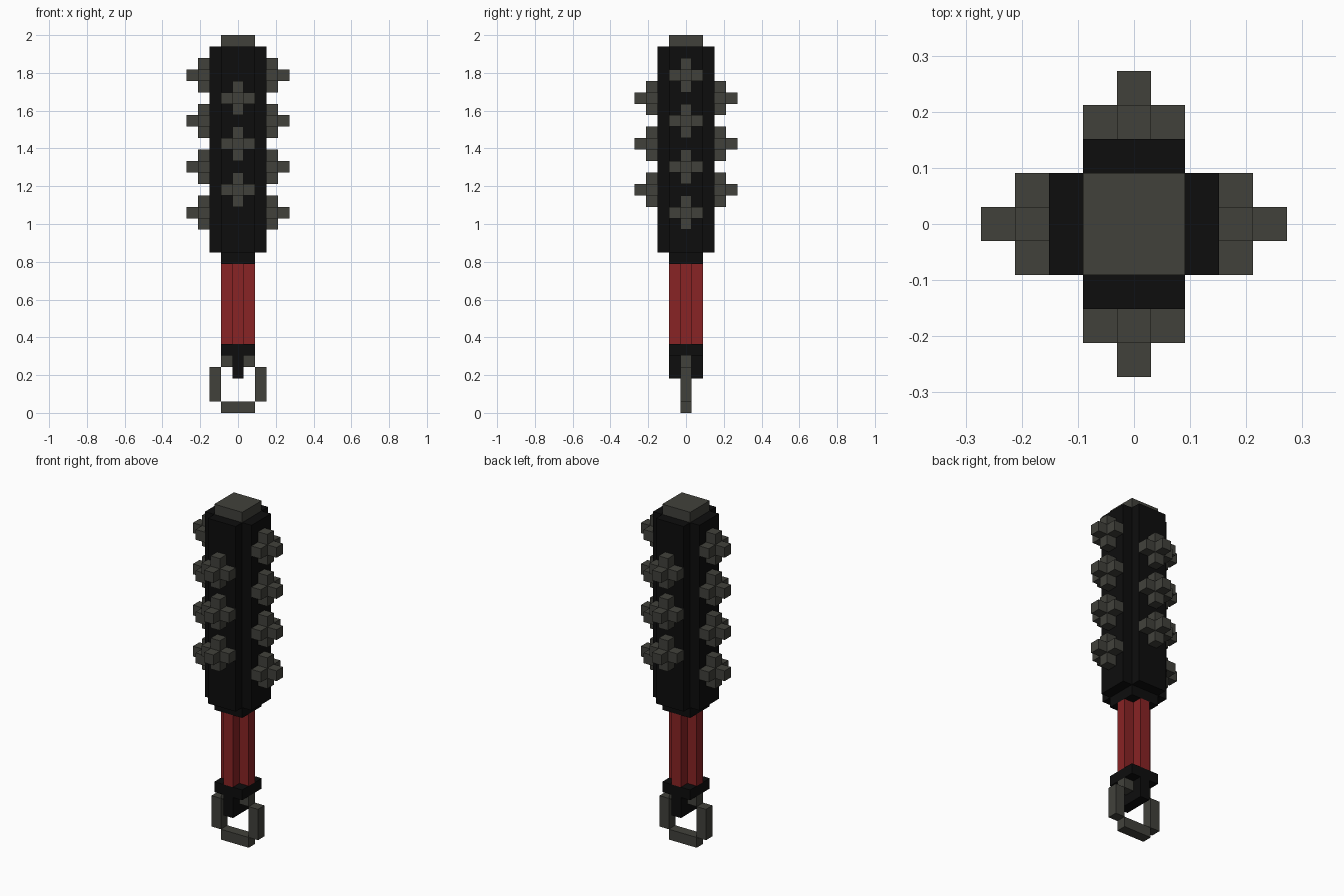
import bpy
import bmesh
from math import pi
from mathutils import Matrix, Vector

cube = bpy.data.objects.get("Cube")
if cube:
    bpy.data.objects.remove(cube, do_unlink=True)

U = 2 / 33  # size of one block; the model is 33 blocks tall


def material(name, rgb):
    mat = bpy.data.materials.new(name)
    mat.use_nodes = True
    color = (*rgb, 1)
    mat.diffuse_color = color
    mat.node_tree.nodes["Principled BSDF"].inputs["Base Color"].default_value = color
    return mat


STEEL = material("dark steel", (0.053, 0.053, 0.044))
BLACK = material("black", (0.004, 0.004, 0.004))
RED = material("grip red", (0.25, 0.017, 0.018))


def rect(hx, hy, cx=0):
    return [(cx - hx, -hy), (cx + hx, -hy), (cx + hx, hy), (cx - hx, hy)]


def cross(arm, half):
    """Outline of a plus sign, made by turning one arm four times."""
    points = []
    for k in range(4):
        turn = Matrix.Rotation(k * pi / 2, 2)
        points += [turn @ Vector(p) for p in ((arm, -half), (arm, half), (half, half))]
    return points


def build(name, mat, prisms, matrix=Matrix.Identity(4)):
    """Make one object from upright prisms (outline, bottom, top), in blocks."""
    bm = bmesh.new()
    for outline, bottom, top in prisms:
        face = bm.faces.new([bm.verts.new((x, y, bottom)) for x, y in outline])
        new = bmesh.ops.extrude_face_region(bm, geom=[face], use_keep_orig=True)["geom"]
        verts = [g for g in new if isinstance(g, bmesh.types.BMVert)]
        bmesh.ops.translate(bm, vec=(0, 0, top - bottom), verts=verts)
    bmesh.ops.recalc_face_normals(bm, faces=bm.faces)
    bm.transform(Matrix.Scale(U, 4) @ matrix)
    mesh = bpy.data.meshes.new(name)
    bm.to_mesh(mesh)
    bm.free()
    mesh.materials.append(mat)
    obj = bpy.data.objects.new(name, mesh)
    bpy.context.collection.objects.link(obj)


# Square ring hanging from the pommel
build("ring", STEEL, [
    (rect(1.5, 0.5), 0, 1),
    (rect(0.5, 0.5, -2), 1, 4),
    (rect(0.5, 0.5, 2), 1, 4),
    (rect(1.5, 0.5), 4, 5),
])

# Loop that holds the ring: a U profile seen from the side
u_profile = [(-1.5, 3), (1.5, 3), (1.5, 5), (0.5, 5),
             (0.5, 4), (-0.5, 4), (-0.5, 5), (-1.5, 5)]
side_on = Matrix(((0, 0, 1, 0), (1, 0, 0, 0), (0, 1, 0, 0), (0, 0, 0, 1)))
build("ring_loop", BLACK, [(u_profile, -0.5, 0.5)], side_on)

# Handle and head
build("pommel", BLACK, [(rect(1.5, 1.5), 5, 6)])
build("grip", RED, [(cross(1.5, 0.5), 6, 13)])
build("collar", BLACK, [(rect(1.5, 1.5), 13, 14)])
build("head", BLACK, [(cross(2.5, 1.5), 14, 32)])
build("head_cap", STEEL, [(rect(1.5, 1.5), 32, 33)])

# Stepped studs: four on each x side, three on each y side
sides = ("left", "back", "right", "front")
for k, side in enumerate(sides):
    count, first = (4, 17.5) if k % 2 == 0 else (3, 19.5)
    outward = Matrix.Rotation(k * pi / 2, 4, "Z") @ Matrix.Rotation(pi / 2, 4, "Y")
    for i in range(count):
        lift = Matrix.Translation((0, 0, first + 4 * i))
        build(f"{side}_stud_{i + 1}", STEEL,
              [(cross(1.5, 0.5), 2.5, 3.5), (rect(0.5, 0.5), 3.5, 4.5)],
              lift @ outward)
